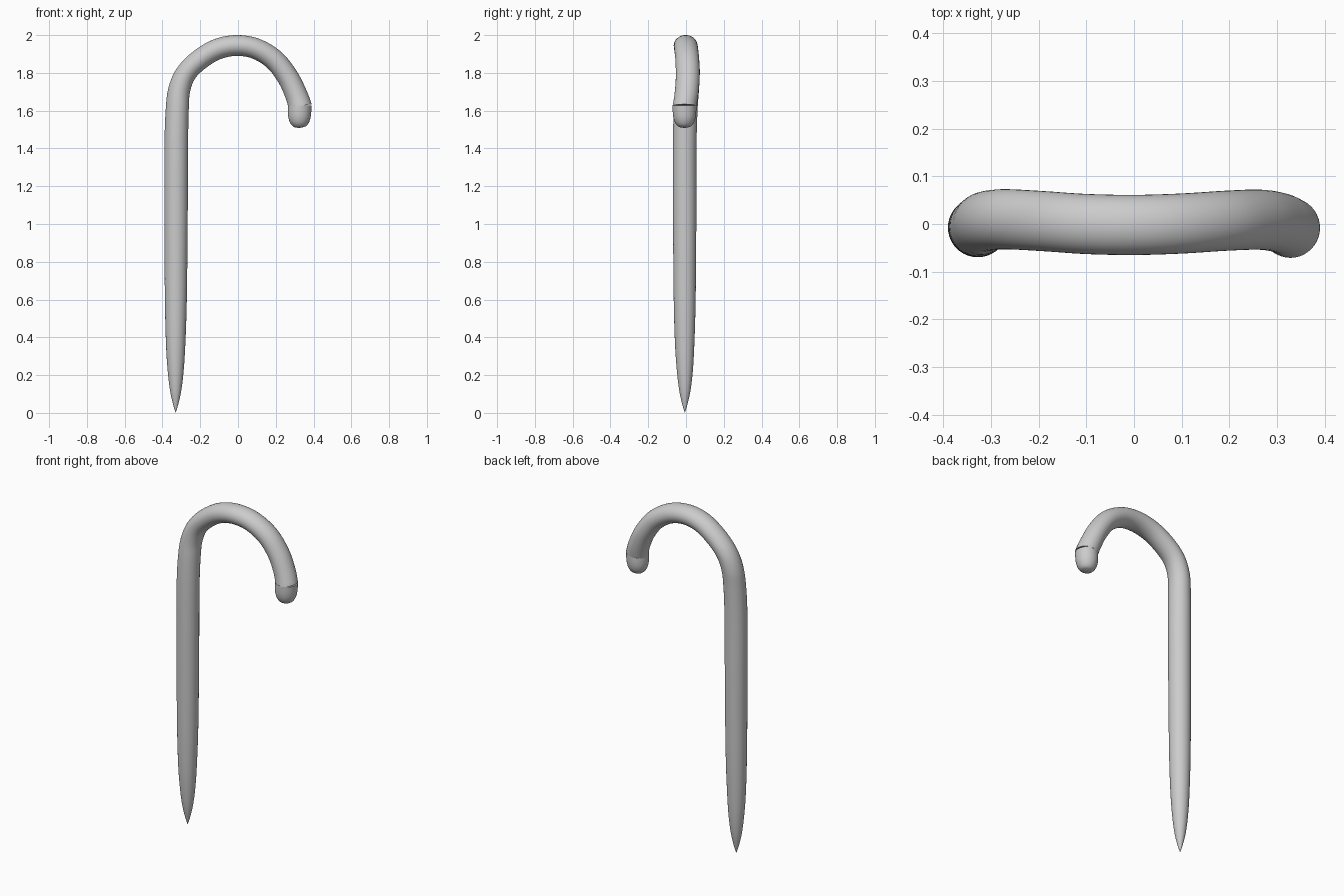
import bpy, bmesh, math
from mathutils import Vector

SIDES = 40


def catmull(pts, steps):
    """Smoothly resample rows of numbers."""
    p = [pts[0]] + pts + [pts[-1]]
    out = []
    for i in range(1, len(p) - 2):
        for s in range(steps):
            t = s / steps
            out.append([0.5 * (2 * b + (c - a) * t + (2 * a - 5 * b + 4 * c - d) * t * t
                               + (3 * b - a - 3 * c + d) * t ** 3)
                        for a, b, c, d in zip(p[i - 1], p[i], p[i + 1], p[i + 2])])
    return out + [list(pts[-1])]


def sweep(name, rows, steps, end_dir=None):
    """Tube through rows of x, y, z, radius across y, radius in the hook plane."""
    rows = catmull(rows, steps)
    pos = [Vector(r[:3]) for r in rows]
    bm = bmesh.new()
    rings = []
    for i, r in enumerate(rows):
        tan = pos[min(i + 1, len(pos) - 1)] - pos[max(i - 1, 0)]
        if end_dir and i == len(rows) - 1:
            tan = Vector(end_dir)
        u = Vector((0, 1, 0))
        n = tan.cross(u).normalized()
        rings.append([bm.verts.new(pos[i] + u * (r[3] * math.cos(a)) + n * (r[4] * math.sin(a)))
                      for a in (2 * math.pi * k / SIDES for k in range(SIDES))])
    for a, b in zip(rings, rings[1:]):
        for k in range(SIDES):
            j = (k + 1) % SIDES
            bm.faces.new((a[k], a[j], b[j], b[k]))
    bmesh.ops.remove_doubles(bm, verts=bm.verts, dist=1e-5)
    bmesh.ops.holes_fill(bm, edges=bm.edges, sides=0)
    bmesh.ops.recalc_face_normals(bm, faces=bm.faces)
    me = bpy.data.meshes.new(name)
    bm.to_mesh(me)
    bm.free()
    ob = bpy.data.objects.new(name, me)
    bpy.context.collection.objects.link(ob)
    bpy.ops.object.select_all(action='DESELECT')
    ob.select_set(True)
    bpy.context.view_layer.objects.active = ob
    bpy.ops.object.shade_smooth_by_angle(angle=math.radians(40))
    return ob


# Pointed shaft running into the curved handle
sweep("shaft_and_handle", [
    (-0.33, -0.006, 0.0, 0.0, 0.0),
    (-0.33, -0.006, 0.05, 0.015, 0.015),
    (-0.33, -0.006, 0.12, 0.030, 0.030),
    (-0.33, -0.006, 0.22, 0.042, 0.042),
    (-0.33, -0.007, 0.36, 0.051, 0.051),
    (-0.329, -0.007, 0.60, 0.058, 0.058),
    (-0.328, -0.007, 1.00, 0.0615, 0.0615),
    (-0.327, -0.007, 1.40, 0.0625, 0.0625),
    (-0.322, -0.002, 1.60, 0.063, 0.061),
    (-0.310, 0.006, 1.715, 0.063, 0.058),
    (-0.270, 0.010, 1.805, 0.063, 0.055),
    (-0.190, 0.006, 1.880, 0.063, 0.055),
    (-0.10, 0.000, 1.929, 0.063, 0.055),
    (0.0, -0.002, 1.945, 0.063, 0.055),
    (0.10, 0.001, 1.926, 0.063, 0.055),
    (0.195, 0.007, 1.866, 0.063, 0.056),
    (0.265, 0.009, 1.775, 0.063, 0.057),
    (0.308, 0.002, 1.685, 0.063, 0.059),
    (0.328, -0.008, 1.625, 0.063, 0.062),
], 6, (0.15, 0, -1))

# Rounded cap on the end of the handle
sweep("handle_tip", [
    (0.328, -0.008, 1.63, 0.0625, 0.062),
    (0.326, -0.008, 1.59, 0.062, 0.0615),
    (0.325, -0.008, 1.56, 0.058, 0.058),
    (0.324, -0.008, 1.535, 0.049, 0.049),
    (0.323, -0.008, 1.518, 0.035, 0.035),
    (0.323, -0.008, 1.511, 0.018, 0.018),
    (0.323, -0.008, 1.509, 0.0, 0.0),
], 4)
